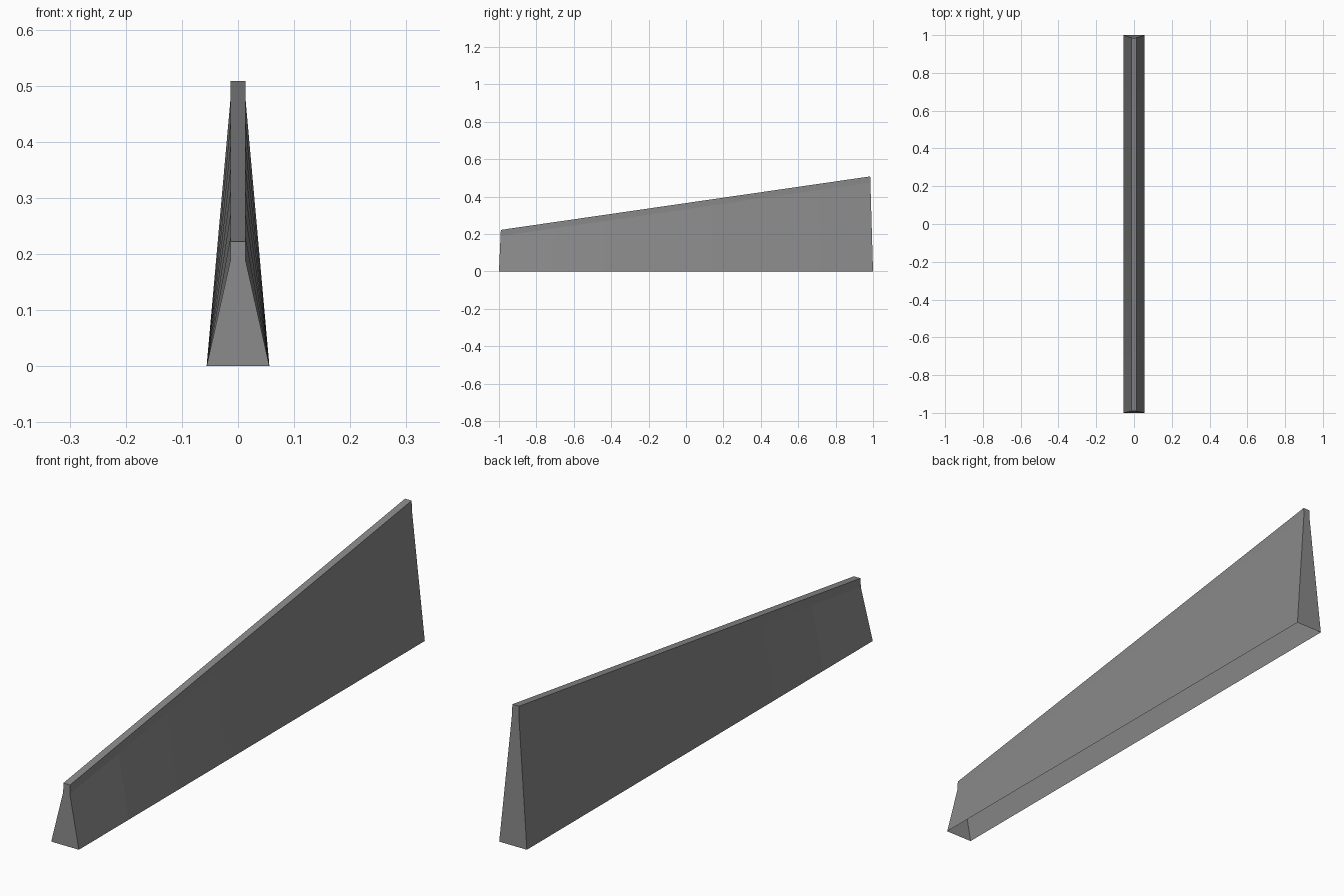
import bpy, bmesh

if "Cube" in bpy.data.objects:
    bpy.data.objects.remove(bpy.data.objects["Cube"], do_unlink=True)

SEGMENTS = 7
BASE_HALF, TOP_HALF, CAP = 0.056, 0.0135, 0.033


def lerp(a, b, t):
    return a + (b - a) * t


def section(t):
    """Cross-section: sloping sides below a narrow upright rim."""
    top = lerp(0.222, 0.508, t)
    y_base, y_top = lerp(-1, 1, t), lerp(-0.99, 0.985, t)
    y_rim = lerp(y_base, y_top, 1 - CAP / top)
    half = [(BASE_HALF, y_base, 0), (TOP_HALF, y_rim, top - CAP), (TOP_HALF, y_top, top)]
    return half + [(-x, y, z) for x, y, z in reversed(half)]


# Grey concrete colour
grey = bpy.data.materials.new("concrete grey")
grey.use_nodes = True
colour = (0.25, 0.25, 0.25, 1)
grey.diffuse_color = colour
grey.node_tree.nodes["Principled BSDF"].inputs["Base Color"].default_value = colour

# Tapering wall shell, open underneath
bm = bmesh.new()
rings = [[bm.verts.new(p) for p in section(i / SEGMENTS)] for i in range(SEGMENTS + 1)]
for a, b in zip(rings, rings[1:]):
    for k in range(len(a) - 1):
        bm.faces.new((a[k], b[k], b[k + 1], a[k + 1]))

# End walls
bm.faces.new(rings[0])
bm.faces.new(reversed(rings[-1]))

mesh = bpy.data.meshes.new("barrier_wall")
bm.to_mesh(mesh)
bm.free()
mesh.materials.append(grey)
wall = bpy.data.objects.new("barrier_wall", mesh)
bpy.context.collection.objects.link(wall)
